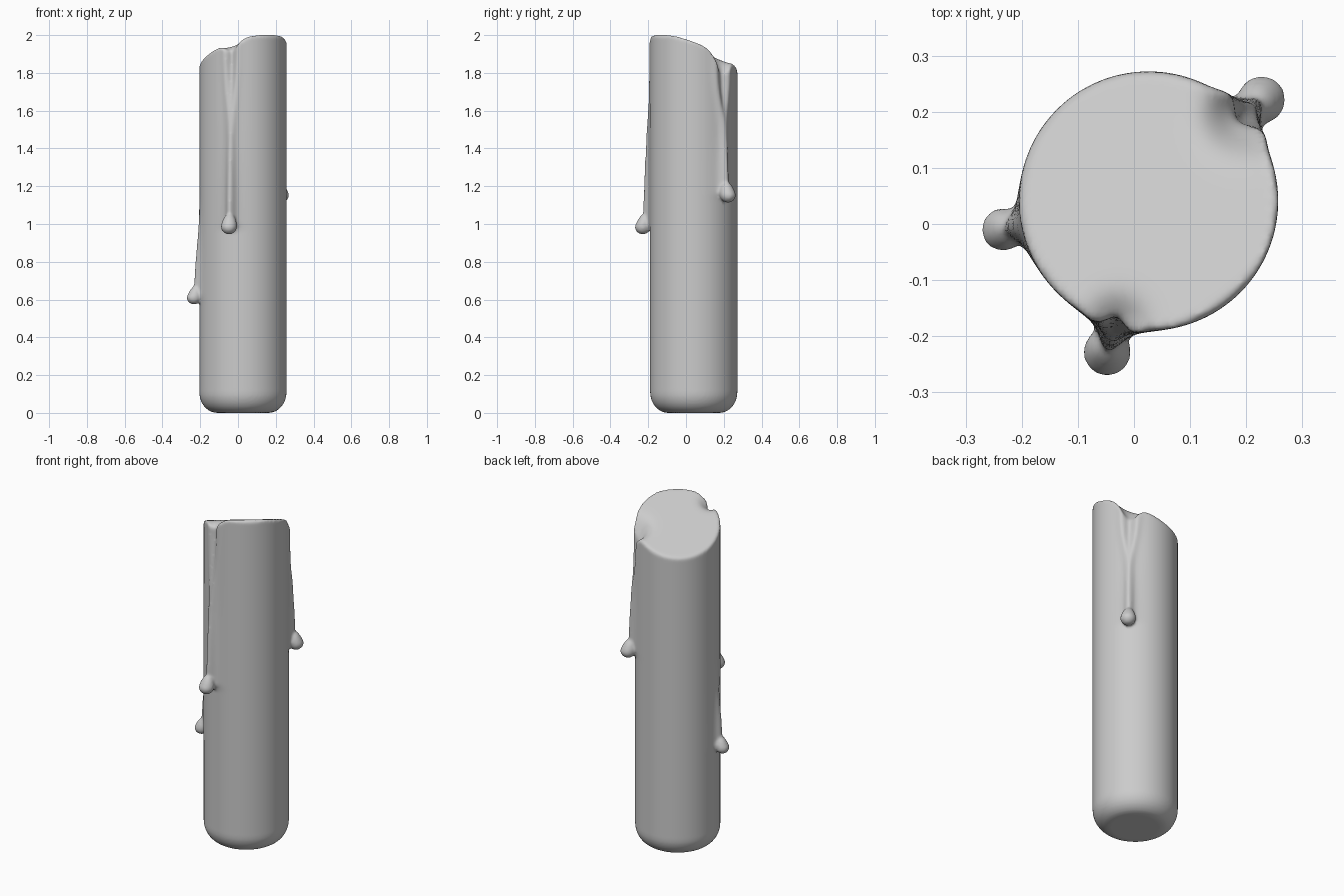
import bpy, bmesh
from math import sin, cos, pi, atan2, hypot, exp
from mathutils import Vector

if "Cube" in bpy.data.objects:
    bpy.data.objects.remove(bpy.data.objects["Cube"])

CX, CY, R = 0.026, 0.041, 0.231
SEG = 224

# drips: bulb centre, bulb radius, start height, groove spread, rim notch depth, notch size
DRIPS = [
    dict(c=(-0.048, -0.229, 0.987), r=0.042, top=1.93, spread=0.030, notch=0.05, size=0.045),
    dict(c=(0.228, 0.222, 1.155), r=0.042, top=1.83, spread=0.045, notch=0.10, size=0.055),
    dict(c=(-0.234, -0.010, 0.612), r=0.038, top=1.15, spread=0.0, notch=0.0, size=0.05),
]
for d in DRIPS:
    d["ang"] = atan2(d["c"][1] - CY, d["c"][0] - CX)
    d["dist"] = hypot(d["c"][0] - CX, d["c"][1] - CY)


def gauss(v, s):
    return exp(-(v / s) ** 2)


def smooth(t):
    t = max(0.0, min(1.0, t))
    return t * t * (3 - 2 * t)


def top_height(x, y):
    """Slanted melted top with notches where the wax runs over."""
    z = min(1.903 + 0.28 * x + -0.37 * y, 2.001)
    for d in DRIPS:
        dx, dy = x - R * cos(d["ang"]), y - R * sin(d["ang"])
        z -= d["notch"] * gauss(hypot(dx, dy), d["size"])
    return z


def swell(a, z):
    """Extra radius from wax runs and the grooves above them."""
    out = 0.0
    for d in DRIPS:
        da = (a - d["ang"] + pi) % (2 * pi) - pi
        s = da * R
        if abs(s) > 0.2:
            continue
        t = (d["top"] - z) / (d["top"] - d["c"][2])
        end = smooth((z - d["c"][2] + 0.03) / 0.05)
        if d["spread"]:
            h = 0.010 + (d["dist"] - R - 0.012) * smooth(t)
            off = d["spread"] * (1 - smooth(t / 0.55))
            groove = 0.022 * (1 - smooth(t / 0.5))
        else:
            h, off, groove = (d["dist"] - R) * smooth(t), 0.0, 0.0
        ridge = max(gauss(s - off, 0.022), gauss(s + off, 0.022))
        out += end * (h * (0.75 * ridge + 0.25 * gauss(s, 0.05)) - groove * gauss(s, 0.025))
    return out


# candle body: rings from the base, up the wall, over the rim to the centre
bm = bmesh.new()
rings = []


def add_ring(fn):
    rings.append([bm.verts.new(fn(2 * pi * i / SEG)) for i in range(SEG)])


def polar(a, r, z):
    return (CX + r * cos(a), CY + r * sin(a), z)


for k in range(9):
    t = k / 8 * pi / 2
    add_ring(lambda a: polar(a, R - 0.095 + 0.095 * sin(t), 0.11 * (1 - cos(t))))

RIM = 0.012
WALL = 120


def wall(a, t):
    z = 0.11 + t * (top_height(R * cos(a), R * sin(a)) - RIM - 0.11)
    return polar(a, R + swell(a, z), z)


for k in range(1, WALL + 1):
    add_ring(lambda a: wall(a, k / WALL))


def cap(a, inset, drop, scale):
    zr = top_height(R * cos(a), R * sin(a))
    r = (R + swell(a, zr - RIM) - inset) * scale
    return polar(a, r, top_height(r * cos(a), r * sin(a)) - drop)


for k in range(1, 4):
    t = k / 3 * pi / 2
    add_ring(lambda a: cap(a, RIM * (1 - cos(t)), RIM * (1 - sin(t)), 1))
for k in range(1, 20):
    add_ring(lambda a: cap(a, RIM, 0, 1 - k / 20))

for lo, hi in zip(rings, rings[1:]):
    for i in range(SEG):
        j = (i + 1) % SEG
        bm.faces.new((lo[i], lo[j], hi[j], hi[i]))
bm.faces.new(rings[0][::-1])
bm.faces.new(rings[-1])

# teardrop bulbs at the end of each run
for d in DRIPS:
    geo = bmesh.ops.create_icosphere(bm, subdivisions=4, radius=d["r"])
    for v in geo["verts"]:
        if v.co.z > 0:
            f = v.co.z / d["r"]
            v.co.z *= 1 + 0.7 * f
            inward = 0.35 * d["r"] * f
            v.co.x -= inward * cos(d["ang"])
            v.co.y -= inward * sin(d["ang"])
        v.co += Vector(d["c"])

mesh = bpy.data.meshes.new("candle")
bm.to_mesh(mesh)
bm.free()
candle = bpy.data.objects.new("candle", mesh)
bpy.context.collection.objects.link(candle)

# fuse the runs and bulbs into one soft wax surface
rm = candle.modifiers.new("fuse", "REMESH")
rm.mode = "VOXEL"
rm.voxel_size = 0.008
rm.use_smooth_shade = True
sm = candle.modifiers.new("soften", "SMOOTH")
sm.factor = 0.5
sm.iterations = 4
